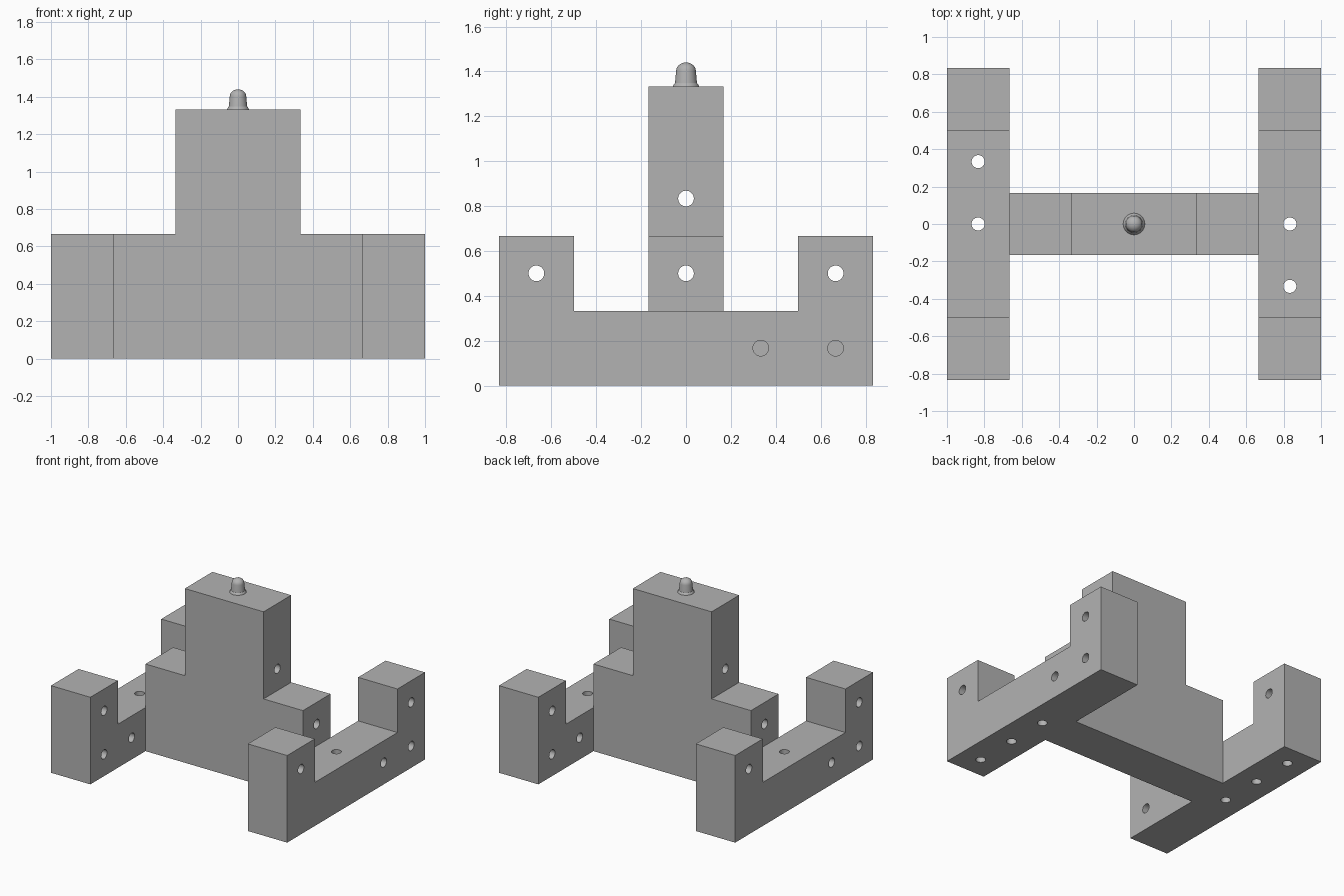
import bpy, bmesh, math
from mathutils import Matrix, Vector

cube = bpy.data.objects.get("Cube")
if cube:
    bpy.data.objects.remove(cube, do_unlink=True)

U = 1 / 6        # half a module
HOLE_R = 0.035

grey = bpy.data.materials.new("matte grey")
grey.use_nodes = True
grey.diffuse_color = (0.45, 0.45, 0.45, 1)
grey.node_tree.nodes["Principled BSDF"].inputs["Base Color"].default_value = grey.diffuse_color


def make_object(name, bm):
    bmesh.ops.recalc_face_normals(bm, faces=bm.faces)
    mesh = bpy.data.meshes.new(name)
    bm.to_mesh(mesh)
    bm.free()
    mesh.materials.append(grey)
    obj = bpy.data.objects.new(name, mesh)
    bpy.context.collection.objects.link(obj)
    return obj


def extrude_profile(name, points, axis, start, depth):
    """Extrude a profile (in modules, second value is height) along x or y."""
    bm = bmesh.new()
    ring = []
    for a, z in points:
        co = Vector((start, a, z)) if axis == "x" else Vector((a, start, z))
        ring.append(bm.verts.new(co * U))
    face = bm.faces.new(ring)
    out = bmesh.ops.extrude_face_region(bm, geom=[face])
    move = Vector((depth, 0, 0)) if axis == "x" else Vector((0, depth, 0))
    bmesh.ops.translate(bm, vec=move * U,
                        verts=[v for v in out["geom"] if isinstance(v, bmesh.types.BMVert)])
    return make_object(name, bm)


def apply_boolean(target, tool, operation):
    mod = target.modifiers.new(operation.lower(), "BOOLEAN")
    mod.operation, mod.solver, mod.object = operation, "EXACT", tool
    bpy.context.view_layer.objects.active = target
    bpy.ops.object.modifier_apply(modifier=mod.name)
    bpy.data.objects.remove(tool, do_unlink=True)


# Stepped cross wall with the tower
frame = extrude_profile("stepped_frame", [(-4, 0), (4, 0), (4, 4), (2, 4), (2, 8), (-2, 8),
                                          (-2, 4), (-4, 4)], "y", -1, 2)

# U-shaped side rails, fused onto both ends of the wall
rail = [(-5, 0), (5, 0), (5, 4), (3, 4), (3, 2), (-3, 2), (-3, 4), (-5, 4)]
for start in (-6, 4):
    apply_boolean(frame, extrude_profile("side_rail", rail, "x", start, 2), "UNION")

# Drilled holes: the two rails are half-turn copies of each other
bm = bmesh.new()


def drill(centre, length, axis):
    turn = Matrix.Rotation(math.pi / 2, 4, "Y") if axis == "x" else Matrix()
    bmesh.ops.create_cone(bm, cap_ends=True, segments=32, radius1=HOLE_R, radius2=HOLE_R,
                          depth=length * U, matrix=Matrix.Translation(Vector(centre) * U) @ turn)


for s in (-1, 1):
    for y, z in ((4, 3), (-4, 3), (4, 1), (2, 1)):
        drill((5 * s, y * s, z), 2.4, "x")
    for y in (0, -2):
        drill((5 * s, y * s, 1), 2.4, "z")
    drill((5 * s, -4 * s, 0.9), 2.2, "z")     # blind hole under the post
for z in (3, 5):
    drill((0, 0, z), 9, "x")
apply_boolean(frame, make_object("hole_cutter", bm), "DIFFERENCE")

# Merge leftover coplanar faces
bm = bmesh.new()
bm.from_mesh(frame.data)
bmesh.ops.remove_doubles(bm, verts=bm.verts, dist=1e-5)
bmesh.ops.dissolve_limit(bm, angle_limit=0.01, verts=bm.verts, edges=bm.edges)
bm.to_mesh(frame.data)
bm.free()

# Rounded knob with a small flared foot
bm = bmesh.new()
outline = [(0, 1.333), (0.058, 1.333), (0.056, 1.34), (0.049, 1.348), (0.044, 1.402)]
outline += [(0.044 * math.cos(a), 1.402 + 0.038 * math.sin(a))
            for a in (math.pi / 2 * i / 6 for i in range(1, 6))] + [(0, 1.44)]
verts = [bm.verts.new((r, 0, z)) for r, z in outline]
edges = [bm.edges.new(pair) for pair in zip(verts, verts[1:])]
bmesh.ops.spin(bm, geom=verts + edges, cent=(0, 0, 0), axis=(0, 0, 1),
               angle=math.tau, steps=32, use_merge=True)
bmesh.ops.remove_doubles(bm, verts=bm.verts, dist=1e-5)
knob = make_object("top_knob", bm)

# Smooth the round surfaces, keep the block edges sharp
bpy.ops.object.select_all(action="DESELECT")
for obj in (frame, knob):
    obj.select_set(True)
bpy.context.view_layer.objects.active = knob
bpy.ops.object.shade_smooth_by_angle(angle=math.radians(35))
